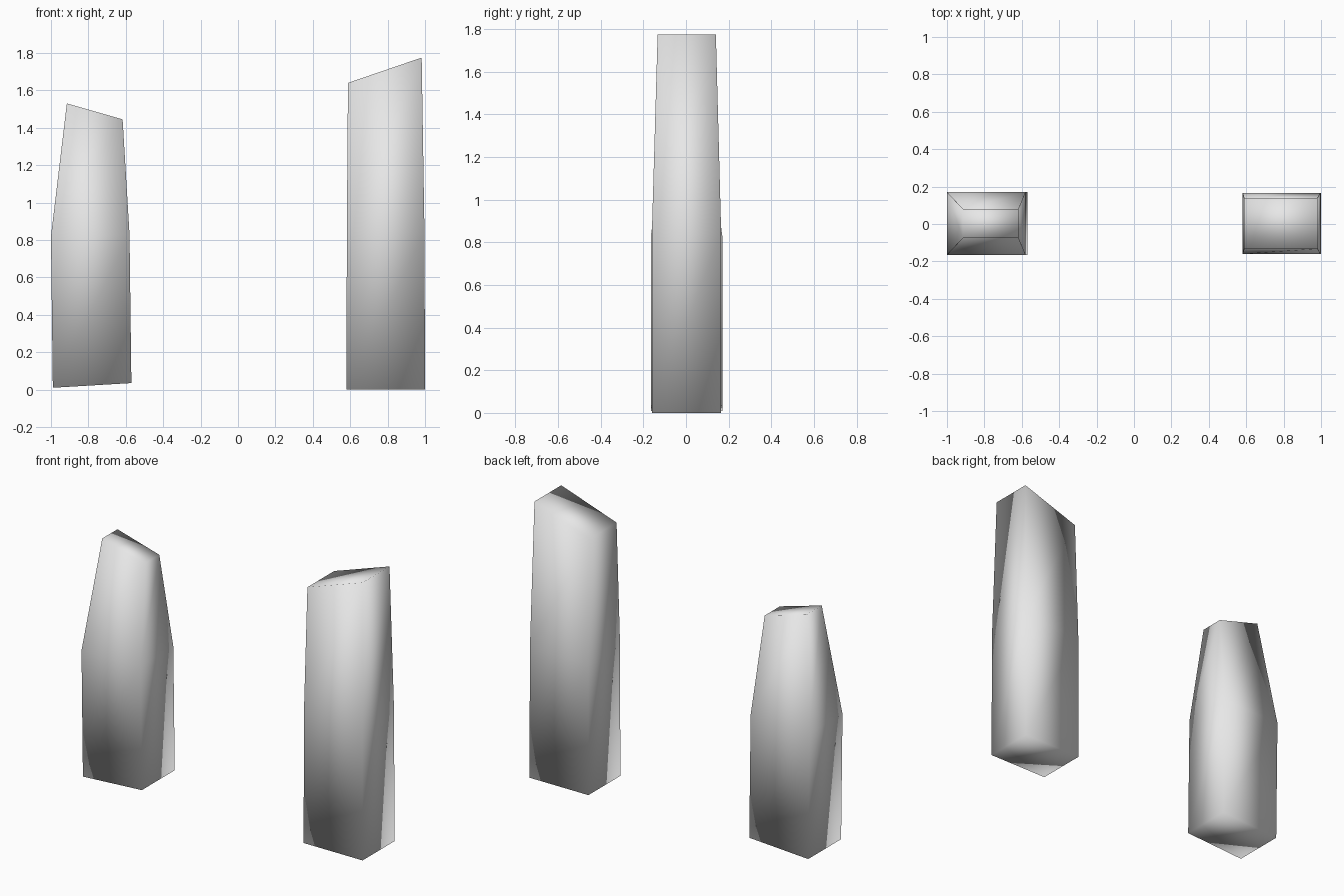
import bpy
import bmesh

cube = bpy.data.objects.get("Cube")
if cube:
    bpy.data.objects.remove(cube, do_unlink=True)

# Plain grey stone
stone = bpy.data.materials.new("grey_stone")
stone.use_nodes = True
stone.diffuse_color = (0.8, 0.8, 0.8, 1)
stone.node_tree.nodes["Principled BSDF"].inputs["Base Color"].default_value = (0.8, 0.8, 0.8, 1)


def pillar(name, rings):
    """Loft four-sided rings: (x left, z left, x right, z right, y front, y back)."""
    bm = bmesh.new()
    loops = []
    for x0, z0, x1, z1, front, back in rings:
        corners = ((x0, front, z0), (x1, front, z1), (x1, back, z1), (x0, back, z0))
        loops.append([bm.verts.new(c) for c in corners])
    bm.faces.new(loops[0])
    bm.faces.new(loops[-1])
    for low, high in zip(loops, loops[1:]):
        for i in range(4):
            j = (i + 1) % 4
            bm.faces.new((low[i], low[j], high[j], high[i]))
    bmesh.ops.recalc_face_normals(bm, faces=bm.faces)
    for face in bm.faces:
        face.smooth = True
    mesh = bpy.data.meshes.new(name)
    bm.to_mesh(mesh)
    bm.free()
    mesh.materials.append(stone)
    obj = bpy.data.objects.new(name, mesh)
    bpy.context.collection.objects.link(obj)
    return obj


# Short tapering pillar on the right
pillar("short_pillar", [
    (-0.99, 0.01, -0.57, 0.035, -0.165, 0.17),
    (-1.0, 0.82, -0.58, 0.83, -0.165, 0.17),
    (-0.915, 1.53, -0.617, 1.445, -0.075, 0.08),
])

# Tall pillar with a slanted top on the left
pillar("tall_pillar", [
    (0.58, 0.0, 1.0, 0.0, -0.16, 0.165),
    (0.582, 0.84, 0.997, 0.84, -0.16, 0.165),
    (0.588, 1.64, 0.982, 1.775, -0.133, 0.14),
])
